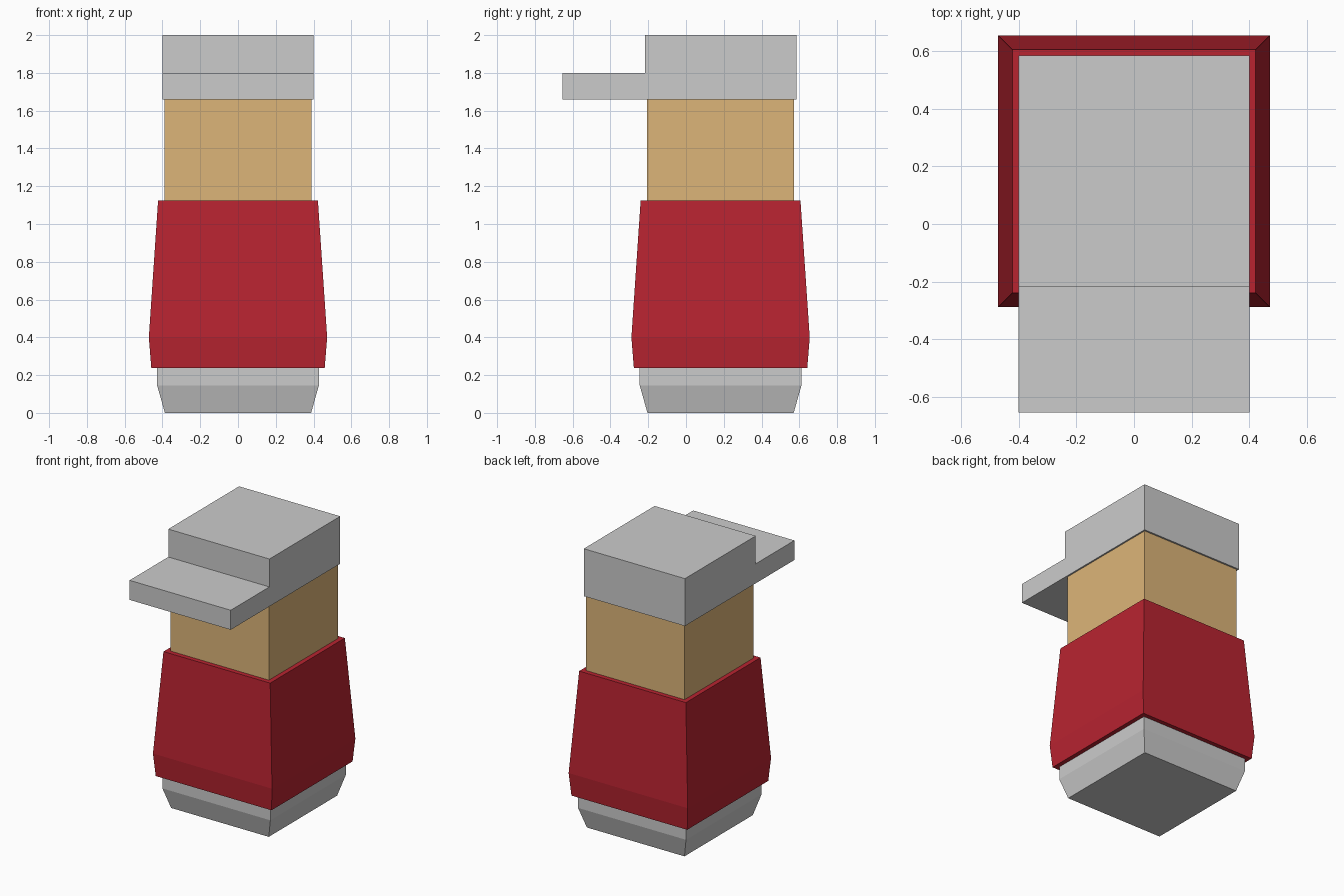
import bpy, bmesh

if "Cube" in bpy.data.objects:
    bpy.data.objects.remove(bpy.data.objects["Cube"])

CY = 0.183  # centre of the square body in y


def material(name, rgb):
    m = bpy.data.materials.new(name)
    m.diffuse_color = (*rgb, 1)
    m.use_nodes = True
    m.node_tree.nodes["Principled BSDF"].inputs["Base Color"].default_value = m.diffuse_color
    return m


def finish(name, bm, mat=None):
    bmesh.ops.recalc_face_normals(bm, faces=bm.faces)
    mesh = bpy.data.meshes.new(name)
    bm.to_mesh(mesh)
    bm.free()
    obj = bpy.data.objects.new(name, mesh)
    bpy.context.collection.objects.link(obj)
    if mat:
        mesh.materials.append(mat)
    return obj


def square_loft(name, sections, mat=None):
    """Stack of square sections (half width, z), capped at both ends."""
    bm = bmesh.new()
    rings = [[bm.verts.new((sx * h, CY + sy * h, z))
              for sx, sy in ((-1, -1), (1, -1), (1, 1), (-1, 1))]
             for h, z in sections]
    for a, b in zip(rings, rings[1:]):
        for i in range(4):
            j = (i + 1) % 4
            bm.faces.new((a[i], a[j], b[j], b[i]))
    bm.faces.new(rings[0][::-1])
    bm.faces.new(rings[-1])
    return finish(name, bm, mat)


red = material("red", (0.48, 0.017, 0.03))
tan = material("tan", (0.72, 0.46, 0.19))

# Tapered foot, bulging body and square head
square_loft("base", [(0.387, 0), (0.428, 0.145), (0.428, 0.237)])
square_loft("body", [(0.459, 0.237), (0.472, 0.40), (0.423, 1.125)], red)
square_loft("head", [(0.39, 1.125), (0.39, 1.66)], tan)

# Cap with brim: side profile (y, z) extruded across x
profile = [(-0.655, 1.66), (0.585, 1.66), (0.585, 2.0),
           (-0.217, 2.0), (-0.217, 1.80), (-0.655, 1.80)]
bm = bmesh.new()
side = bm.faces.new([bm.verts.new((-0.401, y, z)) for y, z in profile])
ext = bmesh.ops.extrude_face_region(bm, geom=[side])
bmesh.ops.translate(bm, vec=(0.802, 0, 0),
                    verts=[v for v in ext["geom"] if isinstance(v, bmesh.types.BMVert)])
finish("cap", bm)
